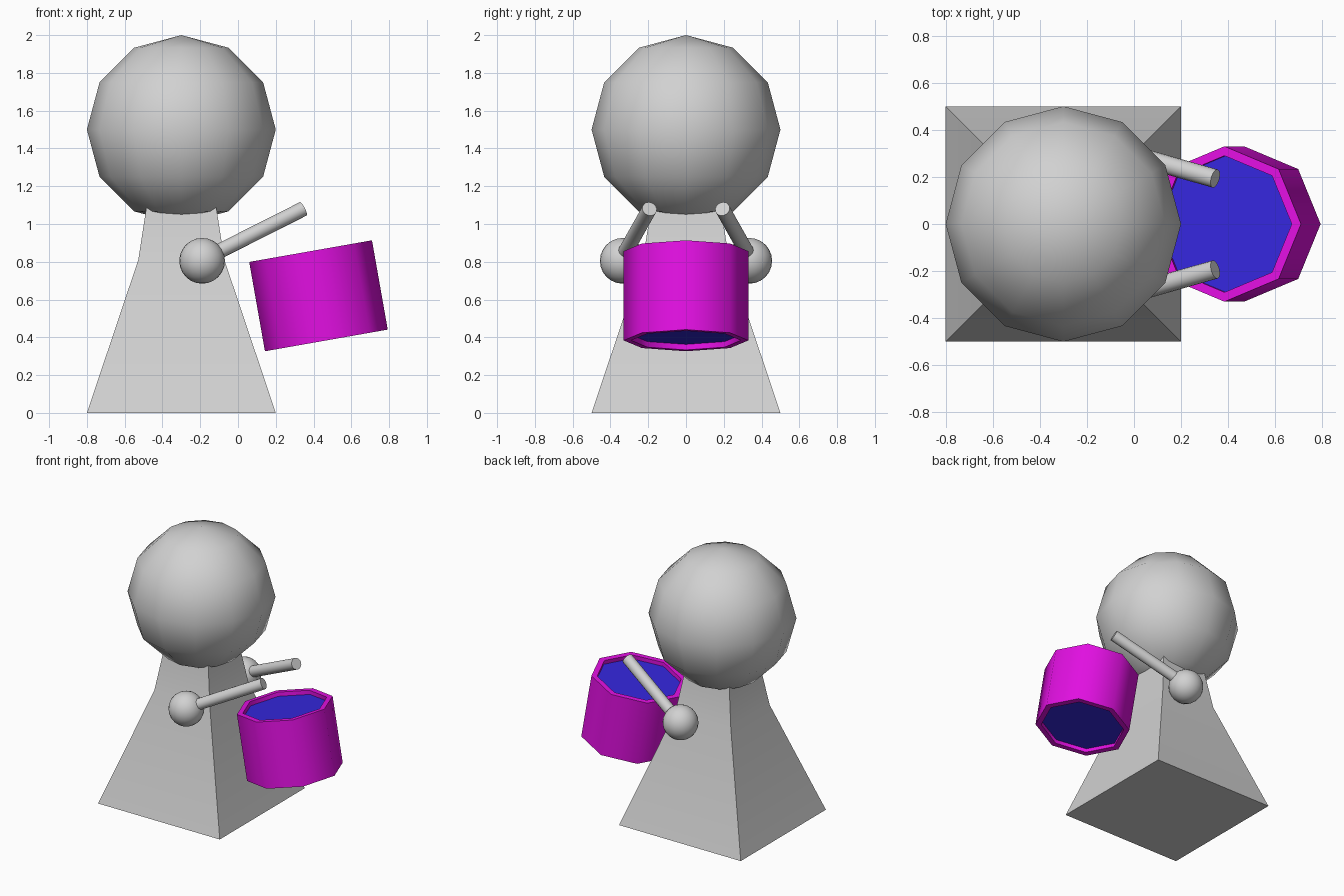
import bpy, bmesh, math
from mathutils import Vector

if "Cube" in bpy.data.objects:
    bpy.data.objects.remove(bpy.data.objects["Cube"], do_unlink=True)


def material(name, rgb):
    mat = bpy.data.materials.new(name)
    mat.use_nodes = True
    mat.diffuse_color = (*rgb, 1)
    mat.node_tree.nodes["Principled BSDF"].inputs["Base Color"].default_value = (*rgb, 1)
    return mat


grey = material("light grey", (0.64, 0.64, 0.64))
magenta = material("magenta", (0.76, 0.005, 0.76))
blue = material("blue", (0.035, 0.02, 0.72))


def finish(obj, name, *mats):
    """Name, colour and smooth an object, keeping its sharp edges."""
    obj.name = obj.data.name = name
    for mat in mats:
        obj.data.materials.append(mat)
    bpy.ops.object.select_all(action="DESELECT")
    obj.select_set(True)
    bpy.context.view_layer.objects.active = obj
    bpy.ops.object.shade_smooth_by_angle(angle=math.radians(50))
    return obj


def lathe(name, profile, sides, start, *mats):
    """Turn a (radius, height) profile around z with few sides."""
    bm = bmesh.new()
    rings = []
    for r, z in profile:
        angles = [start + math.tau * i / sides for i in range(sides)]
        rings.append([bm.verts.new((r * math.cos(a), r * math.sin(a), z)) for a in angles])
    for low, high in zip(rings, rings[1:]):
        for i in range(sides):
            j = (i + 1) % sides
            bm.faces.new((low[i], low[j], high[j], high[i]))
    bmesh.ops.remove_doubles(bm, verts=bm.verts, dist=1e-5)
    bmesh.ops.recalc_face_normals(bm, faces=bm.faces)
    mesh = bpy.data.meshes.new(name)
    bm.to_mesh(mesh)
    bm.free()
    obj = bpy.data.objects.new(name, mesh)
    bpy.context.collection.objects.link(obj)
    return finish(obj, name, *mats)


def ball(name, center, radius, segments):
    bpy.ops.mesh.primitive_uv_sphere_add(segments=segments, ring_count=segments // 2,
                                         radius=radius, location=center)
    return finish(bpy.context.object, name, grey)


def rod(name, start, end, radius):
    start, end = Vector(start), Vector(end)
    axis = end - start
    bpy.ops.mesh.primitive_cylinder_add(vertices=16, radius=radius, depth=axis.length,
                                        location=(start + end) / 2,
                                        rotation=axis.to_track_quat("Z", "Y").to_euler())
    return finish(bpy.context.object, name, grey)


# Square tapering body, narrowing more gently above the hands
halves = [(0, 0), (0.5, 0), (0.228, 0.81), (0.18, 1.12), (0, 1.12)]
body = lathe("body", [(h * math.sqrt(2), z) for h, z in halves], 4, math.pi / 4, grey)
body.location.x = -0.3

# Head
ball("head", (-0.3, 0, 1.5), 0.5, 12)

# Hands with drumsticks
for side, s in (("left", 1), ("right", -1)):
    ball(side + "_hand", (-0.19, 0.335 * s, 0.805), 0.121, 24)
    rod(side + "_drumstick", (-0.19, 0.345 * s, 0.81), (0.345, 0.193 * s, 1.08), 0.04)

# Eight-sided tilted drum with recessed skins at both ends
R, INNER, H, SKIN = 0.33, 0.29, 0.24, 0.21
drum = lathe("drum", [(0, -SKIN), (INNER, -SKIN), (INNER, -H), (R, -H),
                      (R, H), (INNER, H), (INNER, SKIN), (0, SKIN)], 8, 0, magenta, blue)
for face in drum.data.polygons:
    if abs(face.normal.z) > 0.9 and abs(face.center.z) < (H + SKIN) / 2:
        face.material_index = 1
drum.location = (0.426, 0, 0.62)
drum.rotation_euler.y = math.radians(-10)
